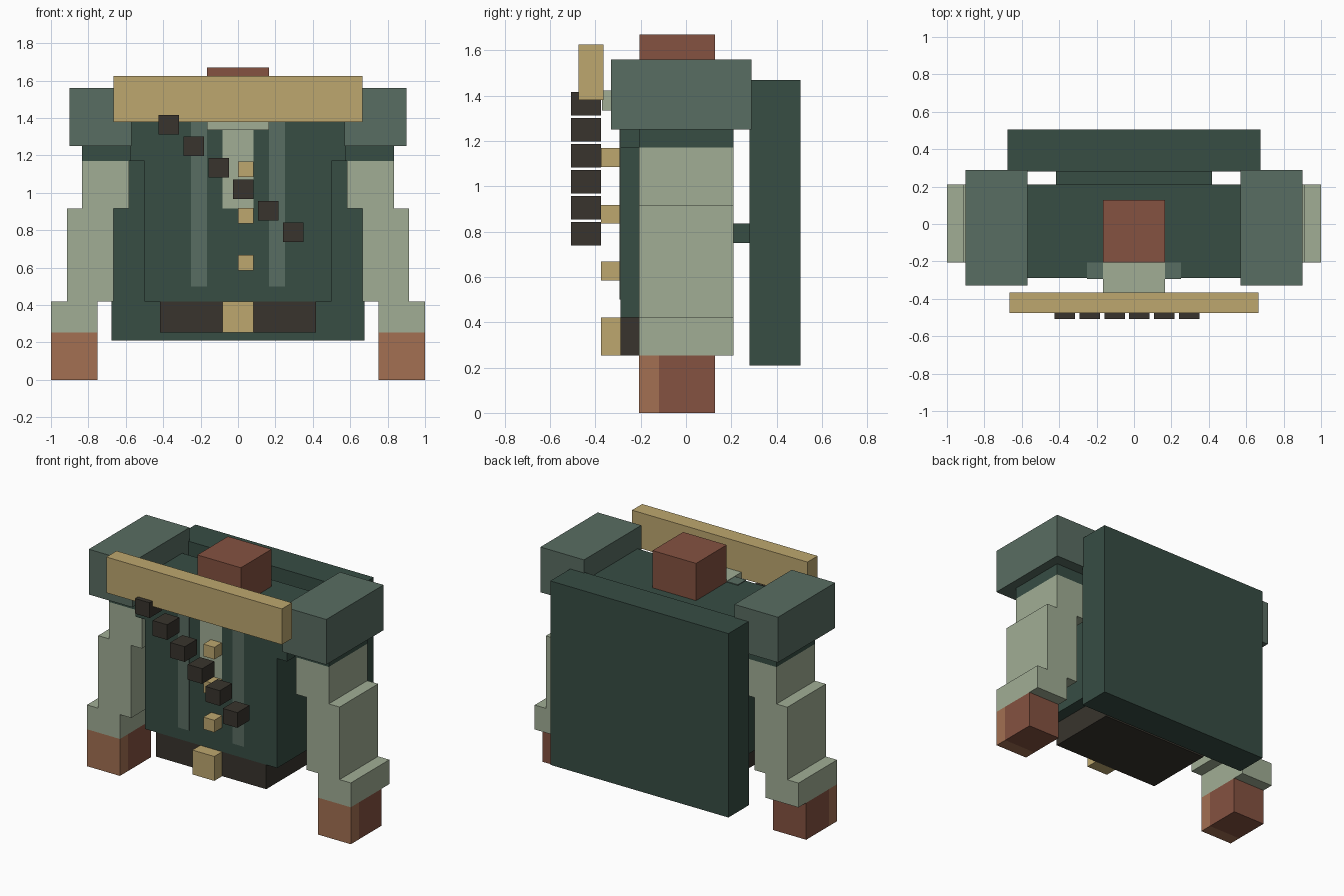
import bpy, bmesh

cube = bpy.data.objects.get("Cube")
if cube:
    bpy.data.objects.remove(cube, do_unlink=True)


def material(name, rgb):
    # Convert 0-255 display values to linear
    lin = [((c / 255 + 0.055) / 1.055) ** 2.4 for c in rgb]
    m = bpy.data.materials.new(name)
    m.use_nodes = True
    m.diffuse_color = (*lin, 1)
    node = next(n for n in m.node_tree.nodes if n.type == 'BSDF_PRINCIPLED')
    node.inputs["Base Color"].default_value = (*lin, 1)
    return m


dark_green = material("dark green", (55, 77, 68))
grey_green = material("grey green", (89, 109, 98))
pale_green = material("pale green", (161, 174, 149))
gold = material("gold", (189, 167, 111))
charcoal = material("charcoal", (56, 52, 45))
tan = material("tan skin", (163, 112, 82))
brown = material("brown skin", (133, 82, 65))


def box(name, mat, x, y, z):
    """Flat-faced box from (min, max) ranges on each axis."""
    bm = bmesh.new()
    bmesh.ops.create_cube(bm, size=1)
    for v in bm.verts:
        v.co = [r[0] if c < 0 else r[1] for c, r in zip(v.co, (x, y, z))]
    mesh = bpy.data.meshes.new(name)
    bm.to_mesh(mesh)
    bm.free()
    mesh.materials.append(mat)
    ob = bpy.data.objects.new(name, mesh)
    bpy.context.collection.objects.link(ob)
    return ob


def pair(name, mat, x, y, z):
    """Matching boxes on the left (+x) and right (-x)."""
    box("left_" + name, mat, x, y, z)
    box("right_" + name, mat, (-x[1], -x[0]), y, z)


def wide(name, mat, half, y, z):
    box(name, mat, (-half, half), y, z)


# Coat, belt and cape
depth = (-0.29, 0.21)
wide("coat", dark_green, 0.5, depth, (0.42, 1.17))
wide("upper_coat", dark_green, 0.575, depth, (1.17, 1.415))
wide("belt", charcoal, 0.417, depth, (0.253, 0.42))
wide("cape", dark_green, 0.675, (0.28, 0.505), (0.21, 1.47))
wide("cape_strap", dark_green, 0.417, (0.21, 0.28), (0.75, 0.835))

# Neck, collar and shirt details
wide("neck", brown, 0.165, (-0.205, 0.127), (1.36, 1.67))
wide("collar", pale_green, 0.165, (-0.37, -0.205), (1.335, 1.422))
wide("shirt_front", pale_green, 0.083, (-0.294, -0.288), (0.917, 1.335))
pair("lapel", grey_green, (0.165, 0.25), (-0.294, -0.205), (0.5, 1.42))

# Buttons and buckle
for i in range(3):
    z = 0.585 + i * 0.25
    box(f"button_{i + 1}", gold, (0, 0.083), (-0.375, -0.29), (z, z + 0.083))
wide("buckle", gold, 0.083, (-0.375, -0.29), (0.253, 0.42))

# Arms, shoulders and hands
arm_depth = (-0.207, 0.21)
pair("shoulder", grey_green, (0.57, 0.9), (-0.33, 0.29), (1.25, 1.56))
pair("sleeve_cuff", dark_green, (0.575, 0.833), arm_depth, (1.17, 1.28))
pair("upper_arm", pale_green, (0.583, 0.833), arm_depth, (0.917, 1.17))
pair("middle_arm", pale_green, (0.665, 0.915), arm_depth, (0.42, 0.917))
pair("forearm", pale_green, (0.75, 1.0), arm_depth, (0.253, 0.42))
pair("hand_front", tan, (0.75, 1.0), (-0.207, -0.12), (0, 0.253))
pair("hand_back", brown, (0.75, 1.0), (-0.12, 0.127), (0, 0.253))

# Chest bar and diagonal row of studs
wide("chest_bar", gold, 0.665, (-0.475, -0.365), (1.38, 1.625))
for i in range(6):
    x, z = -0.37 + i * 0.133, 1.365 - i * 0.115
    box(f"stud_{i + 1}", charcoal, (x - 0.055, x + 0.055),
        (-0.507, -0.375), (z - 0.052, z + 0.052))
